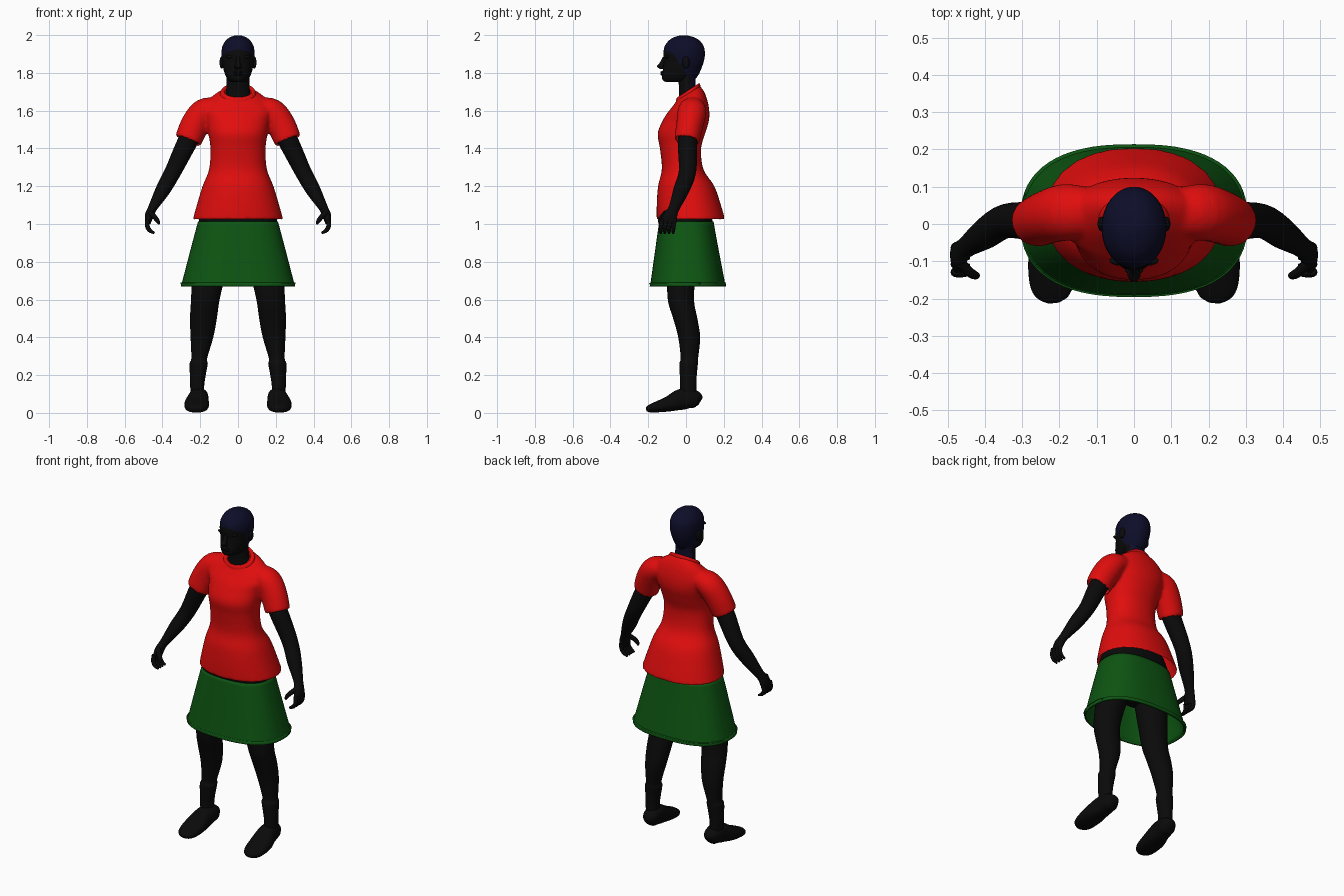
import bpy, bmesh, math
from mathutils import Vector

cube = bpy.data.objects.get("Cube")
if cube:
    bpy.data.objects.remove(cube)


def material(name, rgb):
    m = bpy.data.materials.new(name)
    m.use_nodes = True
    m.diffuse_color = (*rgb, 1)
    bsdf = m.node_tree.nodes["Principled BSDF"]
    bsdf.inputs["Base Color"].default_value = (*rgb, 1)
    bsdf.inputs["Roughness"].default_value = 0.6
    return m


SKIN = material("black_skin", (0.003, 0.003, 0.003))
RED = material("red_cloth", (0.75, 0.004, 0.004))
GREEN = material("green_cloth", (0.004, 0.09, 0.006))
HAIR = material("navy_hair", (0.004, 0.004, 0.022))


def resample(secs, steps):
    """Catmull-Rom interpolation of every section value."""
    out = []
    last = len(secs) - 1
    for i in range(last):
        a, b, c, d = (secs[min(max(i + k, 0), last)] for k in (-1, 0, 1, 2))
        for s in range(steps):
            t = s / steps
            out.append([q + 0.5 * t * (r - p + t * (2*p - 5*q + 4*r - w + t * (3*(q - r) + w - p)))
                        for p, q, r, w in zip(a, b, c, d)])
    return out + [list(secs[-1])]


def loft(bm, secs, ref=None, n=32, power=2.0, cap=True, steps=4, side=1):
    """Skin rings (x, y, z, ru, rv, tilt); level rings, or across the path if ref is given."""
    secs = resample([(*s, 0)[:6] for s in secs], steps)
    mids = [Vector(s[:3]) for s in secs]
    rings = []
    for i, (s, mid) in enumerate(zip(secs, mids)):
        u, v = Vector((1, 0, 0)), Vector((0, 1, s[5]))
        if ref:
            t = (mids[min(i + 1, len(mids) - 1)] - mids[max(i - 1, 0)]).normalized()
            v = Vector(ref)
            v = (v - t * v.dot(t)).normalized()
            u = v.cross(t)
        ring = []
        for k in range(n):
            a = math.tau * k / n
            c, d = math.cos(a), math.sin(a)
            p = (mid + u * s[3] * math.copysign(abs(c) ** (2 / power), c)
                 + v * s[4] * math.copysign(abs(d) ** (2 / power), d))
            p.x *= side
            ring.append(bm.verts.new(p))
        rings.append(ring)
    for r, q in zip(rings, rings[1:]):
        for k in range(n):
            j = (k + 1) % n
            bm.faces.new((r[k], r[j], q[j], q[k]))
    if cap:
        bm.faces.new(rings[0])
        bm.faces.new(rings[-1])


def ball(bm, centre, size):
    verts = bmesh.ops.create_uvsphere(bm, u_segments=16, v_segments=10, radius=1)["verts"]
    for v in verts:
        v.co = Vector(centre) + v.co * Vector(size)


def finish(bm, name, *mats, rule=None, mirror=False):
    bmesh.ops.recalc_face_normals(bm, faces=bm.faces)
    if rule:
        for f in bm.faces:
            f.material_index = int(rule(f.calc_center_median()))
    me = bpy.data.meshes.new(name)
    bm.to_mesh(me)
    bm.free()
    ob = bpy.data.objects.new(name, me)
    bpy.context.collection.objects.link(ob)
    for m in mats:
        me.materials.append(m)
    bpy.ops.object.select_all(action="DESELECT")
    ob.select_set(True)
    bpy.context.view_layer.objects.active = ob
    bpy.ops.object.shade_smooth_by_angle(angle=math.radians(50))
    if mirror:
        ob.modifiers.new("Mirror", "MIRROR")
    return ob


def band(z, half, front, back, tilt=0):
    return (0, (front + back) / 2, z, half, (back - front) / 2, tilt)


Y, Z = (0, 1, 0), (0, 0, 1)

# Shirt: torso and both sleeves fused into one cloth surface
bm = bmesh.new()
loft(bm, [band(1.022, .24, -.155, .207), band(1.1, .218, -.155, .185), band(1.2, .188, -.148, .15),
          band(1.29, .153, -.128, .092), band(1.4, .146, -.138, .08), band(1.48, .157, -.15, .102),
          band(1.55, .17, -.122, .122), band(1.6, .185, -.098, .122, .1),
          band(1.645, .165, -.075, .108, .3), band(1.677, .125, -.058, .088, .5),
          band(1.698, .08, -.045, .068, .65)], power=2.2, n=48)
for side in (1, -1):
    loft(bm, [(.11, .03, 1.615, .055, .065), (.18, .032, 1.595, .07, .076),
              (.228, .02, 1.525, .076, .072), (.265, .004, 1.44, .072, .067)], ref=Y, side=side)
shirt = finish(bm, "shirt", RED)
remesh = shirt.modifiers.new("Fuse", "REMESH")
remesh.mode = "VOXEL"
remesh.voxel_size = 0.009
smooth = shirt.modifiers.new("Soften", "SMOOTH")
smooth.factor, smooth.iterations = 0.5, 5
for mod in ("Fuse", "Soften"):
    bpy.ops.object.modifier_apply(modifier=mod)
# Open the hem and the cuffs
bm = bmesh.new()
bm.from_mesh(shirt.data)
bm.normal_update()
hollow = []
for f in bm.faces:
    c = f.calc_center_median()
    cuff = Vector((math.copysign(.4, c.x), -.17, -.9))
    if (c.z < 1.05 and f.normal.z < -.85) or (abs(c.x) > .19 and 1.38 < c.z < 1.5 and f.normal.dot(cuff) > .9):
        hollow.append(f)
bmesh.ops.delete(bm, geom=hollow, context="FACES")
bm.to_mesh(shirt.data)
bm.free()
bpy.ops.object.shade_smooth_by_angle(angle=math.radians(60))

# Ribbed collar
bm = bmesh.new()
loft(bm, [band(1.68, .098, -.054, .078, .6), band(1.7, .092, -.052, .074, .65),
          band(1.708, .08, -.045, .067, .65), band(1.698, .07, -.038, .06, .65)], cap=False)
finish(bm, "collar", RED)

# Skirt with a raised hem
bm = bmesh.new()
loft(bm, [band(1.012, .212, -.142, .146), band(.9, .242, -.158, .166), band(.7, .294, -.186, .204),
          band(.69, .297, -.188, .206), band(.686, .301, -.191, .21), band(.67, .302, -.192, .211)],
     power=2.5, cap=False, n=64)
skirt = finish(bm, "skirt", GREEN)
skirt.modifiers.new("Thickness", "SOLIDIFY").thickness = 0.008

# Hips inside the clothes
bm = bmesh.new()
loft(bm, [band(.82, .12, -.07, .07), band(.88, .18, -.11, .11), band(1.0, .204, -.136, .138),
          band(1.04, .203, -.138, .135), band(1.1, .18, -.12, .12)], power=2.4)
finish(bm, "hips", SKIN)

# Legs
bm = bmesh.new()
loft(bm, [(.11, 0, .95, .1, .1), (.158, -.025, .7, .084, .075), (.174, -.026, .59, .075, .069),
          (.183, -.004, .5, .071, .064), (.191, .017, .4, .06, .058), (.205, .018, .29, .042, .046),
          (.208, .014, .262, .048, .049), (.213, .012, .2, .042, .045), (.216, .012, .14, .037, .043),
          (.213, .012, .06, .037, .043)])
finish(bm, "legs", SKIN, mirror=True)

# Shoes
bm = bmesh.new()
loft(bm, [(.205, .076, .06, .018, .022), (.205, .06, .068, .04, .042), (.207, .02, .077, .05, .052),
          (.211, -.03, .07, .054, .055), (.218, -.09, .048, .065, .041), (.22, -.16, .03, .06, .028),
          (.218, -.195, .022, .043, .02), (.217, -.21, .018, .018, .01)], ref=Z, power=2.4)
finish(bm, "shoes", SKIN, mirror=True)

# Arms
bm = bmesh.new()
loft(bm, [(.2, .02, 1.55, .05, .05), (.265, .008, 1.44, .053, .052), (.343, .008, 1.28, .044, .046),
          (.398, -.025, 1.18, .039, .042), (.452, -.063, 1.085, .024, .029),
          (.47, -.082, 1.045, .023, .037), (.476, -.093, 1.01, .016, .042)], ref=Y)
finish(bm, "arms", SKIN, mirror=True)

# Curled fingers and thumbs
bm = bmesh.new()
for j in range(4):
    y = -.06 - .022 * j
    loft(bm, [(.477, y, 1.025, .013, .012), (.48, y - .005, .99, .012, .011),
              (.466, y - .008, .965, .011, .01), (.442, y - .008, .952, .006, .006)], ref=Y, n=10)
loft(bm, [(.466, -.105, 1.06, .015, .015), (.44, -.13, 1.035, .013, .013),
          (.425, -.138, 1.015, .011, .011), (.418, -.138, .998, .005, .005)], ref=Y, n=10)
finish(bm, "fingers", SKIN, mirror=True)


def hairline(c):
    return c.z > 1.925 - 1.6 * abs(c.x) ** 1.6 or c.y > .02 - .6 * (c.z - 1.76)


# Head and neck, hair picked out by the hairline
bm = bmesh.new()
loft(bm, [band(1.752, .035, -.105, .02), band(1.76, .05, -.122, .04), band(1.785, .066, -.128, .063),
          band(1.82, .077, -.122, .08), band(1.86, .084, -.117, .094), band(1.9, .087, -.12, .1),
          band(1.94, .083, -.113, .094), band(1.972, .064, -.09, .071), band(1.99, .04, -.06, .038),
          band(1.999, .012, -.026, 0)], n=64, steps=6)
finish(bm, "head", SKIN, HAIR, rule=hairline)
bm = bmesh.new()
loft(bm, [band(1.64, .075, -.04, .07), band(1.7, .064, -.036, .058), band(1.75, .06, -.04, .05),
          band(1.8, .06, -.05, .055)], n=48)
finish(bm, "neck", SKIN, HAIR, rule=lambda c: c.y > .025)

# Nose, lips and brow
bm = bmesh.new()
loft(bm, [(0, -.112, 1.885, .009, .01), (0, -.124, 1.855, .011, .014), (0, -.135, 1.835, .018, .019),
          (0, -.124, 1.82, .016, .012)], n=16)
for z in (1.803, 1.793):
    ball(bm, (0, -.124, z), (.025, .012, .007))
for x in (-.036, .036):
    ball(bm, (x, -.098, 1.885), (.03, .014, .009))
finish(bm, "face_features", SKIN)

# Ears
bm = bmesh.new()
ball(bm, (.086, 0, 1.855), (.012, .02, .032))
finish(bm, "ears", SKIN, mirror=True)
